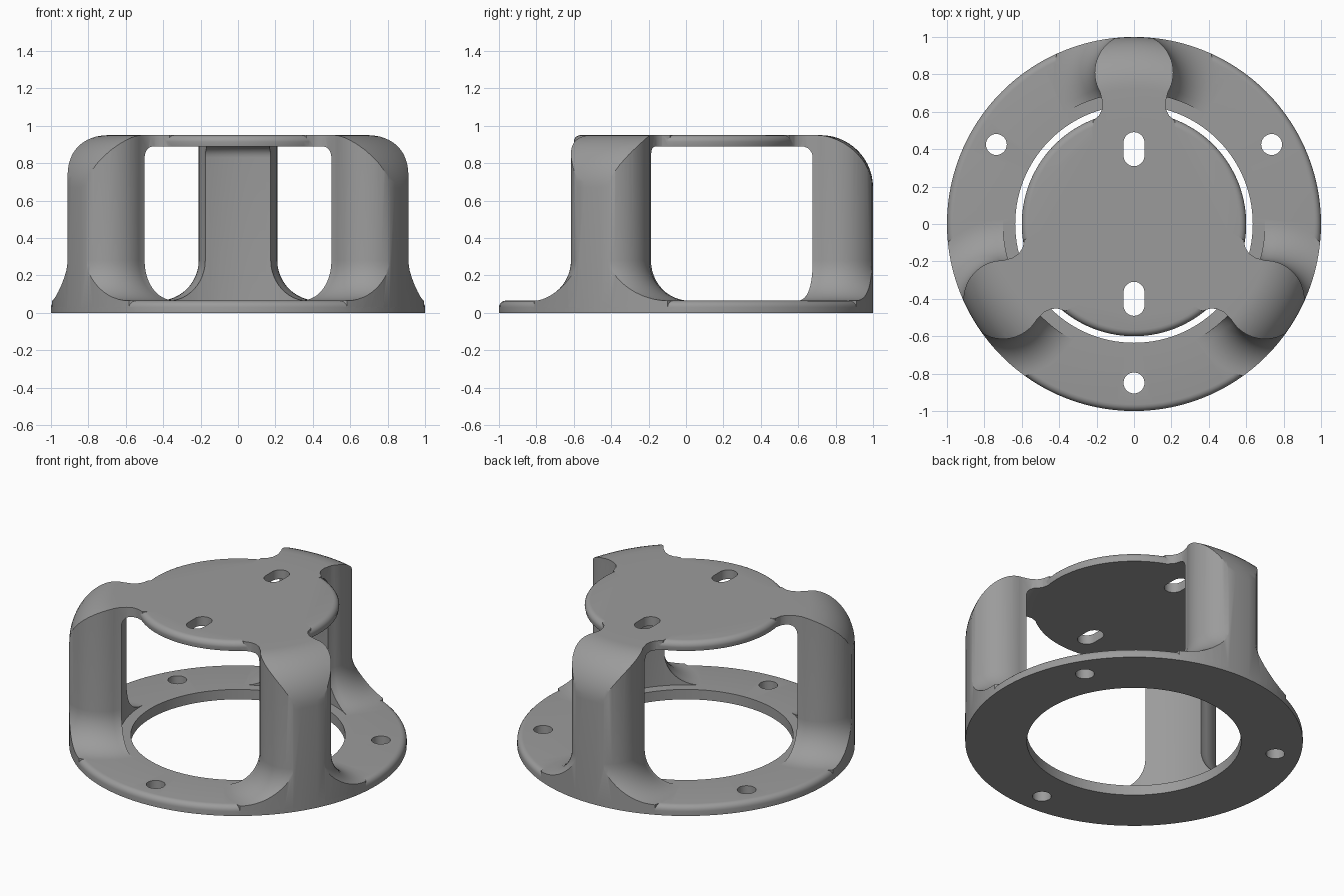
import bpy, bmesh
from math import sin, cos, pi, radians, sqrt
from mathutils import Matrix, Vector

if "Cube" in bpy.data.objects:
    bpy.data.objects.remove(bpy.data.objects["Cube"])

SEG = 120
grey = bpy.data.materials.new("grey")
grey.diffuse_color = (0.33, 0.33, 0.33, 1)
grey.use_nodes = True
grey.node_tree.nodes["Principled BSDF"].inputs["Base Color"].default_value = grey.diffuse_color


def loft(name, loops, wrap=False):
    """Skin a stack of equal point loops; cap the ends, or wrap last to first."""
    bm = bmesh.new()
    rows = [[bm.verts.new(p) for p in loop] for loop in loops]
    n = len(rows[0])
    pairs = list(zip(rows, rows[1:])) + ([(rows[-1], rows[0])] if wrap else [])
    for a, b in pairs:
        for i in range(n):
            j = (i + 1) % n
            bm.faces.new((a[i], a[j], b[j], b[i]))
    if not wrap:
        bm.faces.new(rows[0][::-1])
        bm.faces.new(rows[-1])
    bmesh.ops.recalc_face_normals(bm, faces=bm.faces)
    me = bpy.data.meshes.new(name)
    bm.to_mesh(me)
    bm.free()
    me.materials.append(grey)
    ob = bpy.data.objects.new(name, me)
    bpy.context.collection.objects.link(ob)
    return ob


def revolve(name, profile, wrap=False):
    return loft(name, [[(r * cos(2 * pi * i / SEG), r * sin(2 * pi * i / SEG), z)
                        for i in range(SEG)] for r, z in profile], wrap)


def arc(cx, cz, r, a0, a1, n):
    return [(cx + r * cos(radians(a0 + (a1 - a0) * i / n)),
             cz + r * sin(radians(a0 + (a1 - a0) * i / n))) for i in range(n + 1)]


def combine(target, other, operation):
    mod = target.modifiers.new(operation, 'BOOLEAN')
    mod.operation, mod.solver, mod.object = operation, 'EXACT', other
    bpy.context.view_layer.objects.active = target
    bpy.ops.object.modifier_apply(modifier=mod.name)
    bpy.data.objects.remove(other)


def prism(outline, z0, z1):
    return loft("cutter", [[(x, y, z) for x, y in outline] for z in (z0, z1)])


def leg_section(d):
    """Bulb-shaped leg outline along +y, grown outwards by d."""
    half = arc(0, 0.81, 0.21 + d, 90, -30, 20)
    neck = [(0.168, 0.65), (0.172, 0.61), (0.187, 0.58), (0.22, 0.55), (0.22, 0.45)]
    half += [(x + 0.9 * d, y - 0.5 * d) for x, y in neck]
    return half + [(-x, y) for x, y in half[:0:-1]]


# Base ring with a rounded outer rim
body = revolve("mounting_cage", [(0.635, 0), (1, 0)] + arc(0.965, 0.03, 0.035, 0, 90, 5)
               + [(0.635, 0.065)], wrap=True)

# Top disc with a rounded upper rim
disc = revolve("top_disc", [(0.595, 0.89)] + arc(0.565, 0.915, 0.035, 0, 90, 5))
combine(body, disc, 'UNION')

# Three legs: flared foot, arched shoulder and a neck running into the disc
FLARE = 0.215
levels = [(0.02, FLARE)]
for i in range(13):
    a = radians(90 * i / 12)
    levels.append((0.065 + FLARE * (1 - cos(a)), FLARE * (1 - sin(a))))
levels.append((1.05, 0))
levels = [(z, d) for z, d in levels]
for k in range(3):
    rot = Matrix.Rotation(radians(120 * k), 3, 'Z')
    leg = loft("leg", [[rot @ Vector((x, y, z)) for x, y in leg_section(d)]
                       for z, d in levels])
    shell = revolve("leg_envelope",
                    [(1, 0.025)] + arc(0.72, 0.67, 0.28, 0, 90, 14)
                    + [(0.5, 0.95), (0.5, 0.89)] + arc(0.64, 0.83, 0.06, 90, 0, 6)
                    + [(0.7, 0.025)], wrap=True)
    combine(leg, shell, 'INTERSECT')
    combine(body, leg, 'UNION')

# Screw holes in the base ring
for a in (30, 150, 270):
    cx, cy = 0.85 * cos(radians(a)), 0.85 * sin(radians(a))
    combine(body, prism(arc(cx, cy, 0.056, 0, 348.75, 31), -0.1, 0.2), 'DIFFERENCE')

# Slots in the top disc
for y in (0.4, -0.4):
    slot = arc(0, y + 0.035, 0.056, 0, 180, 14) + arc(0, y - 0.035, 0.056, 180, 360, 14)
    combine(body, prism(slot, 0.8, 1.1), 'DIFFERENCE')

# Smooth shading with crisp edges
bpy.ops.object.select_all(action='DESELECT')
body.select_set(True)
bpy.context.view_layer.objects.active = body
bpy.ops.object.shade_smooth_by_angle(angle=radians(30))
